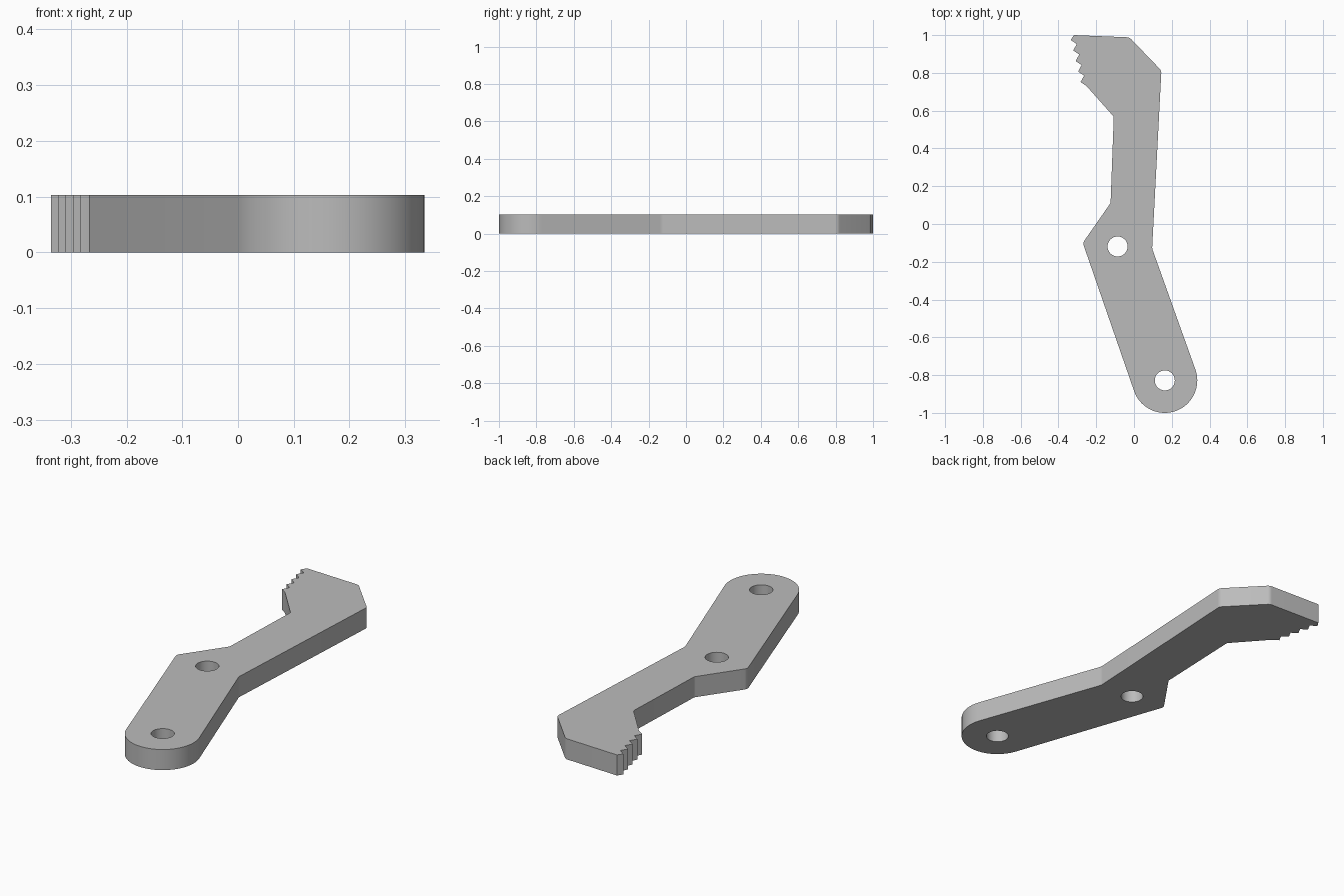
import bpy, bmesh, math
from mathutils import Vector

cube = bpy.data.objects.get("Cube")
if cube:
    bpy.data.objects.remove(cube, do_unlink=True)

THICKNESS = 0.103
PIVOT = Vector((0.163, -0.828))
END_RADIUS = 0.172
HOLE_RADIUS = 0.053


def arc(center, radius, start, end, steps):
    """Points along an arc, angles in degrees, both ends included."""
    angles = [math.radians(start + (end - start) * i / steps) for i in range(steps + 1)]
    return [center + radius * Vector((math.cos(a), math.sin(a))) for a in angles]


def fillet(before, corner, after, radius, steps=6):
    """Replace a corner with a tangent arc."""
    before, corner, after = Vector(before), Vector(corner), Vector(after)
    u, v = (before - corner).normalized(), (after - corner).normalized()
    half = u.angle(v) / 2
    p, q = (corner + d * radius / math.tan(half) for d in (u, v))
    center = corner + (u + v).normalized() * radius / math.sin(half)
    a, b = p - center, q - center
    turn = a.angle(b)
    return [center + (a * math.sin((1 - t) * turn) + b * math.sin(t * turn)) / math.sin(turn)
            for t in (i / steps for i in range(steps + 1))]


# Rounded pivot end, running clockwise from the right tangent to the left one
round_end = arc(PIVOT, END_RADIUS, 19.3, -160.7, 40)

# Saw teeth on the jaw, from the lowest valley up to the top tip
teeth = []
for i in reversed(range(5)):
    tip = Vector((-0.335 + 0.013 * i, 0.974 - 0.0557 * i))
    teeth += [tip + Vector((0.032, -0.021)), tip]

# Outline of the lever: corner position and rounding radius
elbow_out, elbow_in = (-0.271, -0.1), (0.096, -0.13)
waist, throat = (-0.124, 0.111), (-0.107, 0.568)
jaw_top, jaw_crown, jaw_back = (-0.318, 1.0), (-0.024, 0.988), (0.145, 0.812)
outline = (round_end
           + fillet(round_end[-1], elbow_out, waist, 0.03)
           + fillet(elbow_out, waist, throat, 0.02)
           + fillet(waist, throat, teeth[0], 0.02)
           + teeth + [Vector(jaw_top)]
           + fillet(jaw_top, jaw_crown, jaw_back, 0.03)
           + fillet(jaw_crown, jaw_back, elbow_in, 0.03)
           + fillet(jaw_back, elbow_in, round_end[0], 0.05))

# Two bolt holes
holes = [arc(c, HOLE_RADIUS, 0, 360, 32)[:-1] for c in (PIVOT, Vector((-0.087, -0.119)))]

# Fill the flat profile around the holes and extrude it
bm = bmesh.new()
edges = []
for loop in [outline] + holes:
    verts = [bm.verts.new((p.x, p.y, 0)) for p in loop]
    edges += [bm.edges.new((a, b)) for a, b in zip(verts, verts[1:] + verts[:1])]
bmesh.ops.triangle_fill(bm, use_beauty=True, edges=edges, normal=(0, 0, 1))
top = bmesh.ops.extrude_face_region(bm, geom=bm.faces[:])["geom"]
bmesh.ops.translate(bm, vec=(0, 0, THICKNESS),
                    verts=[g for g in top if isinstance(g, bmesh.types.BMVert)])
bmesh.ops.recalc_face_normals(bm, faces=bm.faces[:])

mesh = bpy.data.meshes.new("lever_arm")
bm.to_mesh(mesh)
bm.free()
lever = bpy.data.objects.new("lever_arm", mesh)
bpy.context.collection.objects.link(lever)

# Plain grey
grey = bpy.data.materials.new("grey")
grey.use_nodes = True
color = (0.5, 0.5, 0.5, 1)
grey.diffuse_color = color
grey.node_tree.nodes["Principled BSDF"].inputs["Base Color"].default_value = color
mesh.materials.append(grey)

bpy.ops.object.select_all(action="DESELECT")
lever.select_set(True)
bpy.context.view_layer.objects.active = lever
bpy.ops.object.shade_smooth_by_angle(angle=math.radians(30))
